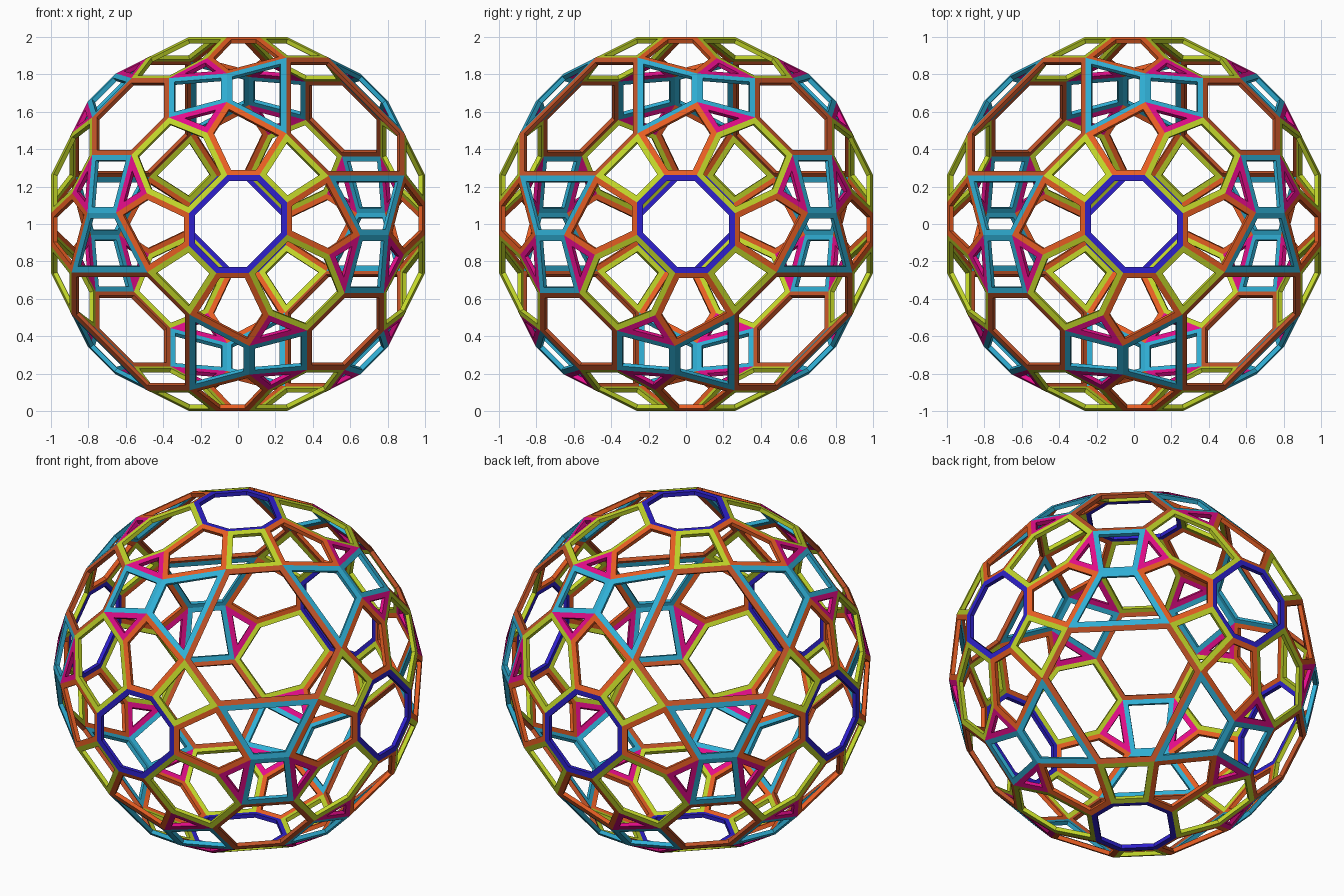
import bpy
import bmesh
import math
from itertools import permutations, product
from mathutils import Vector

cube = bpy.data.objects.get("Cube")
if cube:
    bpy.data.objects.remove(cube, do_unlink=True)

WIDTH, DEPTH = 0.031, 0.024   # strut width and thickness


def material(name, rgb):
    lin = [((c / 255 + 0.055) / 1.055) ** 2.4 if c > 10 else c / 255 / 12.92 for c in rgb]
    mat = bpy.data.materials.new(name)
    mat.use_nodes = True
    mat.diffuse_color = (*lin, 1)
    mat.node_tree.nodes["Principled BSDF"].inputs["Base Color"].default_value = (*lin, 1)
    return mat


blue = material("blue", (46, 32, 204))
sienna = material("sienna", (194, 83, 40))
orange = material("orange", (232, 94, 35))
yellow = material("yellow green", (193, 213, 41))
cyan = material("cyan", (48, 176, 214))
pink = material("magenta", (228, 12, 138))

# Corner points of the front sector; symmetry makes all the others
E1, E2 = (0.115, -1, 0.262), (-0.058, -1, 0.262)   # octagon
A = (0.258, -0.889, 0.485)                         # wide hexagon
B = (-0.37, -0.78, 0.57)                           # even hexagon
X = (-0.165, -0.887, 0.488)
D = (-0.06, -0.805, 0.652)


# Mirrors of the tetrahedral symmetry
def diag(p):
    return (p[2], p[1], p[0])


def anti(p):
    return (-p[2], p[1], -p[0])


def top(p):
    return (p[0], -p[2], -p[1])


def half_turn(p):
    return (-p[0], p[1], -p[2])


def corner_ring(p, signs):
    return [tuple(s * c for s, c in zip(signs, q)) for q in permutations([abs(c) for c in p])]


# The 24 symmetries: axis permutations with an even number of sign flips
GROUP = [(perm, s) for perm in permutations(range(3))
         for s in product((1, -1), repeat=3) if s[0] * s[1] * s[2] == 1]


def orbit(face):
    found = {}
    for perm, s in GROUP:
        pts = [tuple(s[i] * p[perm[i]] for i in range(3)) for p in face]
        key = frozenset(tuple(round(c, 4) + 0.0 for c in p) for p in pts)
        found.setdefault(key, [Vector(p) for p in pts])
    return found.values()


def add_frame(bm, pts):
    # order the corners counter-clockwise as seen from outside
    mid = sum(pts, Vector()) / len(pts)
    u = (pts[0] - mid).normalized()
    w = mid.normalized().cross(u)
    pts = sorted(pts, key=lambda p: math.atan2((p - mid).dot(w), (p - mid).dot(u)))
    n = len(pts)
    normal = sum((pts[i].cross(pts[(i + 1) % n]) for i in range(n)), Vector()).normalized()
    rings = []
    for i, p in enumerate(pts):
        n1 = normal.cross(p - pts[i - 1]).normalized()
        n2 = normal.cross(pts[(i + 1) % n] - p).normalized()
        hole = p + (n1 + n2) * (WIDTH / (1 + n1.dot(n2)))
        rings.append([bm.verts.new(v) for v in
                      (p, hole, hole - normal * DEPTH, p * (1 - DEPTH))])
    for i in range(n):
        a, b = rings[i], rings[(i + 1) % n]
        for k in range(4):
            j = (k + 1) % 4
            bm.faces.new((a[k], b[k], b[j], a[j]))


def build(name, face, mat):
    bm = bmesh.new()
    for pts in orbit(face):
        add_frame(bm, pts)
    bmesh.ops.translate(bm, verts=bm.verts, vec=(0, 0, 1))
    bmesh.ops.recalc_face_normals(bm, faces=bm.faces)
    mesh = bpy.data.meshes.new(name)
    bm.to_mesh(mesh)
    bm.free()
    mesh.materials.append(mat)
    bpy.context.collection.objects.link(bpy.data.objects.new(name, mesh))


half_octagon = [E1, diag(E1), E2, anti(E2)]
octagon = half_octagon + [half_turn(p) for p in half_octagon]

# One object for each kind of panel frame
build("octagon_frames", octagon, blue)
build("wide_hexagon_frames", corner_ring(A, (1, -1, 1)), sienna)
build("even_hexagon_frames", corner_ring(B, (-1, -1, 1)), sienna)
build("pentagon_frames", [E1, A, D, X, E2], orange)
build("short_link_frames", [E1, A, diag(A), diag(E1)], yellow)
build("long_link_frames", [E2, X, B, anti(B), anti(X), anti(E2)], yellow)
build("trapezoid_frames", [A, D, top(D), top(A)], cyan)
build("square_frames", [D, B, top(B), top(D)], cyan)
build("triangle_frames", [B, X, D], pink)
